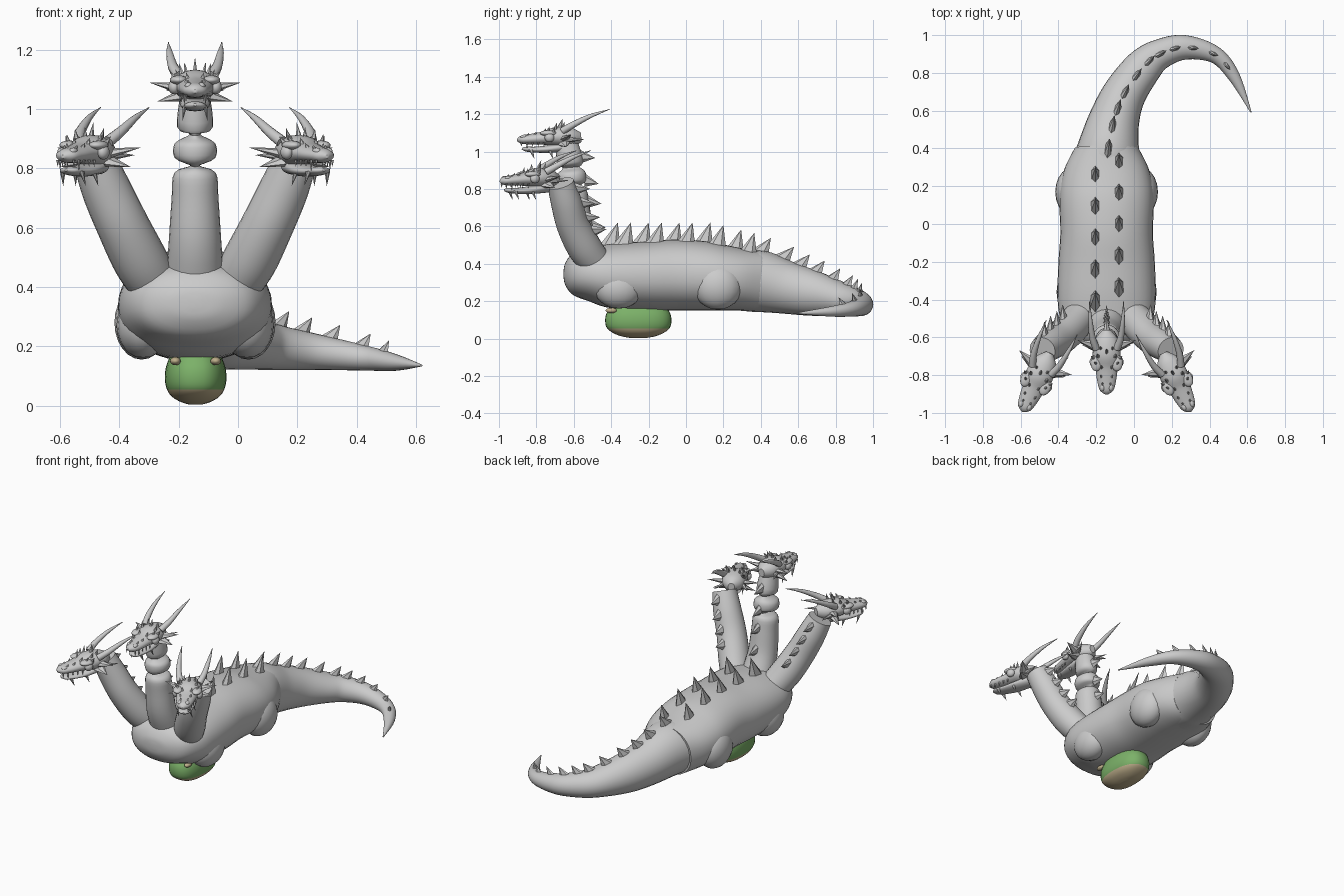
import bpy, bmesh, math
from mathutils import Vector, Matrix

old = bpy.data.objects.get("Cube")
if old:
    bpy.data.objects.remove(old, do_unlink=True)

X = Vector((1, 0, 0))
Y = Vector((0, 1, 0))
Z = Vector((0, 0, 1))
MID = -0.145  # centre line of the body


def material(name, colour):
    m = bpy.data.materials.new(name)
    m.use_nodes = True
    m.diffuse_color = (*colour, 1)
    m.node_tree.nodes["Principled BSDF"].inputs["Base Color"].default_value = (*colour, 1)
    return m


GREY = material("pale grey", (0.6, 0.6, 0.6))
GREEN = material("leaf green", (0.2, 0.44, 0.14))
TAN = material("tan", (0.52, 0.43, 0.26))


def finish(name, bm, mats=(GREY,), rule=None, angle=45):
    bmesh.ops.recalc_face_normals(bm, faces=bm.faces)
    for f in bm.faces:
        f.smooth = True
        if rule:
            f.material_index = rule(f.calc_center_median())
    me = bpy.data.meshes.new(name)
    bm.to_mesh(me)
    bm.free()
    for m in mats:
        me.materials.append(m)
    me.set_sharp_from_angle(angle=math.radians(angle))
    ob = bpy.data.objects.new(name, me)
    bpy.context.collection.objects.link(ob)
    return ob


def frames(stations, ref, sub):
    """Smooth (x, y, z, width, height) stations into centre, side, normal, tangent, radii."""
    n = len(stations)
    rows = []
    for i in range(n - 1):
        quad = [stations[min(max(i + k, 0), n - 1)] for k in (-1, 0, 1, 2)]
        for j in range(sub + (i == n - 2)):
            t = j / sub
            rows.append([0.5 * (2 * b + (c - a) * t + (2 * a - 5 * b + 4 * c - d) * t * t
                                + (3 * b - a - 3 * c + d) * t ** 3) for a, b, c, d in zip(*quad)])
    out = []
    for i, r in enumerate(rows):
        p, q = rows[max(i - 1, 0)], rows[min(i + 1, len(rows) - 1)]
        tan = (Vector(q[:3]) - Vector(p[:3])).normalized()
        side = tan.cross(ref).normalized()
        out.append((Vector(r[:3]), side, side.cross(tan), tan, max(r[3], 0.002), max(r[4], 0.002)))
    return out


def loft(bm, stations, ref=Z, sub=5, seg=24, power=2.0):
    fr = frames(stations, ref, sub)
    rings = []
    for c, side, nor, tan, rx, rz in fr:
        ring = []
        for k in range(seg):
            a = 2 * math.pi * k / seg
            u, v = math.cos(a), math.sin(a)
            u = math.copysign(abs(u) ** (2 / power), u)
            v = math.copysign(abs(v) ** (2 / power), v)
            ring.append(bm.verts.new(c + side * rx * u + nor * rz * v))
        rings.append(ring)
    for a, b in zip(rings, rings[1:]):
        for k in range(seg):
            bm.faces.new((a[k], a[(k + 1) % seg], b[(k + 1) % seg], b[k]))
    bm.faces.new(rings[0])
    bm.faces.new(rings[-1])
    return fr


def spike(bm, base, tip, along, length, width):
    """Flattened six-sided thorn."""
    base, tip, along = Vector(base), Vector(tip), Vector(along).normalized()
    across = (tip - base).cross(along).normalized()
    ring = []
    for k in range(6):
        a = math.pi * k / 3
        ring.append(bm.verts.new(base + along * length / 2 * math.cos(a) + across * width / 2 * math.sin(a)))
    top = bm.verts.new(tip)
    bm.faces.new(ring)
    for k in range(6):
        bm.faces.new((ring[k], ring[(k + 1) % 6], top))


def ball(bm, centre, size):
    bmesh.ops.create_uvsphere(bm, u_segments=20, v_segments=12, radius=1,
                              matrix=Matrix.Translation(centre) @ Matrix.Diagonal((*size, 1)))


# Torso with haunch and shoulder bulges
bm = bmesh.new()
profile = [(-.655, .345, .02, .015), (-.645, .345, .1, .06), (-.6, .345, .19, .115),
           (-.5, .345, .245, .15), (-.38, .335, .26, .175), (-.2, .335, .255, .185),
           (-.05, .34, .245, .19), (.1, .335, .25, .185), (.2, .325, .245, .175),
           (.3, .315, .22, .165), (.4, .305, .17, .16)]
loft(bm, [(MID, *p) for p in profile], sub=4, seg=36, power=2.2)
for s in (-1, 1):
    ball(bm, (MID + s * .18, .17, .28), (.092, .13, .125))
    ball(bm, (MID + s * .175, -.36, .27), (.09, .13, .11))
finish("torso", bm)

# Curling tail
bm = bmesh.new()
tail = loft(bm, [(MID, .28, .31, .2, .16), (-.135, .4, .305, .165, .165), (-.105, .55, .27, .135, .14),
                 (-.05, .69, .24, .115, .12), (.05, .83, .21, .1, .09), (.14, .9, .195, .08, .075),
                 (.27, .935, .18, .065, .06), (.43, .895, .16, .045, .042),
                 (.53, .78, .145, .032, .028), (.62, .59, .135, .003, .003)], sub=6)
finish("tail", bm)

# Back thorns: two staggered rows on the torso, one row on the tail
bm = bmesh.new()
for x, first in ((-.205, -.41), (-.08, -.34)):
    for i in range(5):
        y = first + i * .165
        z = .51 - .25 * max(0, y - .1)
        spike(bm, (x, y, z - .02), (x, y + .045, z + .11), Y, .12, .06)
finish("back_thorns", bm, angle=25)
bm = bmesh.new()
for i in range(5, len(tail) - 6, 4):
    c, side, nor, tan, rx, rz = tail[i]
    k = 1 - .55 * i / len(tail)
    base = c + nor * (rz - .01)
    spike(bm, base, base + nor * .085 * k + tan * .06 * k, tan, .11 * k, .045 * k)
finish("tail_thorns", bm, angle=25)


# Necks with thorns down the back
def neck(name, stations, sub, picks):
    bm = bmesh.new()
    fr = loft(bm, stations, ref=Y, sub=sub)
    finish(name, bm)
    bm = bmesh.new()
    for i in picks:
        c, side, nor, tan, rx, rz = fr[i]
        base = c + nor * (rz - .01)
        spike(bm, base, base + nor * .075 - tan * .025, tan, .075, .04)
    finish(name + "_thorns", bm, angle=25)


for label, s in (("right", -1), ("left", 1)):
    neck(label + "_neck", [(MID + s * x, y, z, r, r) for x, y, z, r in
         ((.13, -.48, .4, .085), (.185, -.545, .49, .092), (.245, -.605, .61, .088),
          (.3, -.64, .73, .083), (.34, -.67, .83, .072))], 6, (9, 13, 17, 21))
neck("middle_neck", [(MID, *p) for p in
     ((-.5, .4, .1, .09), (-.57, .55, .089, .085), (-.595, .7, .079, .08), (-.605, .785, .07, .075),
      (-.607, .81, .015, .045), (-.61, .835, .068, .075), (-.612, .885, .068, .075),
      (-.615, .915, .018, .045), (-.618, .94, .06, .07), (-.64, 1.05, .05, .06))], 4, (5, 9, 21, 33))


# Heads, built facing -y around their own centre
def head(label, place, yaw):
    xf = Matrix.Translation(place) @ Matrix.Rotation(math.radians(yaw), 4, "Z")

    def done(part, bm, angle=45):
        bm.transform(xf)
        finish(label + "_" + part, bm, angle=angle)

    bm = bmesh.new()
    loft(bm, [(0, .14, .015, .02, .025), (0, .09, .015, .06, .05), (0, .01, .02, .074, .052),
              (0, -.06, .012, .06, .036), (0, -.13, .006, .05, .028),
              (0, -.18, .003, .036, .022), (0, -.203, 0, .006, .006)])
    for s in (-1, 1):
        ball(bm, (s * .055, -.035, .038), (.03, .045, .016))  # brow ridge
        ball(bm, (s * .022, -.165, .018), (.013, .02, .012))  # nostril bump
    done("skull", bm)

    bm = bmesh.new()
    loft(bm, [(0, .07, -.03, .045, .03), (0, -.02, -.045, .05, .022), (0, -.1, -.05, .042, .016),
              (0, -.155, -.047, .033, .013), (0, -.178, -.045, .006, .004)], sub=4)
    done("lower_jaw", bm)

    bm = bmesh.new()
    for s in (-1, 1):
        ball(bm, (s * .07, -.03, .015), (.02, .026, .025))
    done("eyes", bm)

    bm = bmesh.new()
    for s in (-1, 1):
        loft(bm, [(s * .055, .04, .05, .02, .02), (s * .075, .1, .085, .017, .017),
                  (s * .086, .19, .13, .011, .011), (s * .09, .29, .165, .001, .001)], seg=12)
    done("horns", bm)

    bm = bmesh.new()
    for s in (-1, 1):
        # cheek frill
        for tip, base_z in (((.155, .085, .03), .01), ((.13, .06, -.035), -.015), ((.1, .16, .005), 0)):
            spike(bm, (s * .05, .05, base_z), (s * tip[0], tip[1], tip[2]), (0, 1, .3), .07, .035)
        # brow and crown thorns
        for x, y, z, h in ((.055, -.04, .045, .03), (.07, -.01, .045, .025), (.045, .0, .06, .035),
                           (.03, .04, .06, .04), (.025, -.06, .04, .025), (.028, -.11, .028, .018),
                           (.02, -.15, .024, .015)):
            spike(bm, (s * x, y, z), (s * x * 1.2, y + .01, z + h), Y, .022, .018)
        # chin barbs
        for y in (-.13, -.03):
            spike(bm, (s * .035, y, -.05), (s * .042, y + .02, -.1), Y, .025, .018)
    spike(bm, (0, .02, .06), (0, .04, .115), Y, .035, .02)
    done("thorns", bm, 25)

    bm = bmesh.new()
    for s in (-1, 1):
        for i in range(5):
            y = -.18 + i * .03
            x = .03 + i * .005
            spike(bm, (s * x, y, -.012), (s * x, y, -.05 if i == 1 else -.035), Y, .012, .01)
    done("teeth", bm, 25)


head("middle_head", (MID, -.7, 1.06), 0)
head("right_head", (MID - .36, -.81, .84), -25)
head("left_head", (MID + .36, -.81, .84), 25)

# Green pod under the belly, tan beneath
bm = bmesh.new()
loft(bm, [(-.143, -.255, z, rx, ry) for z, rx, ry in
          ((.003, .02, .04), (.012, .05, .09), (.03, .08, .135), (.055, .097, .167),
           (.09, .104, .177), (.13, .1, .172), (.17, .085, .15))], ref=Y, sub=4, seg=32, power=2.4)
finish("belly_pod", bm, (GREEN, TAN), lambda c: int(c.z < .052))
bm = bmesh.new()
for s in (-1, 1):
    ball(bm, (-.143 + s * .068, -.4, .15), (.018, .03, .014))
finish("pod_tabs", bm, (TAN,))
